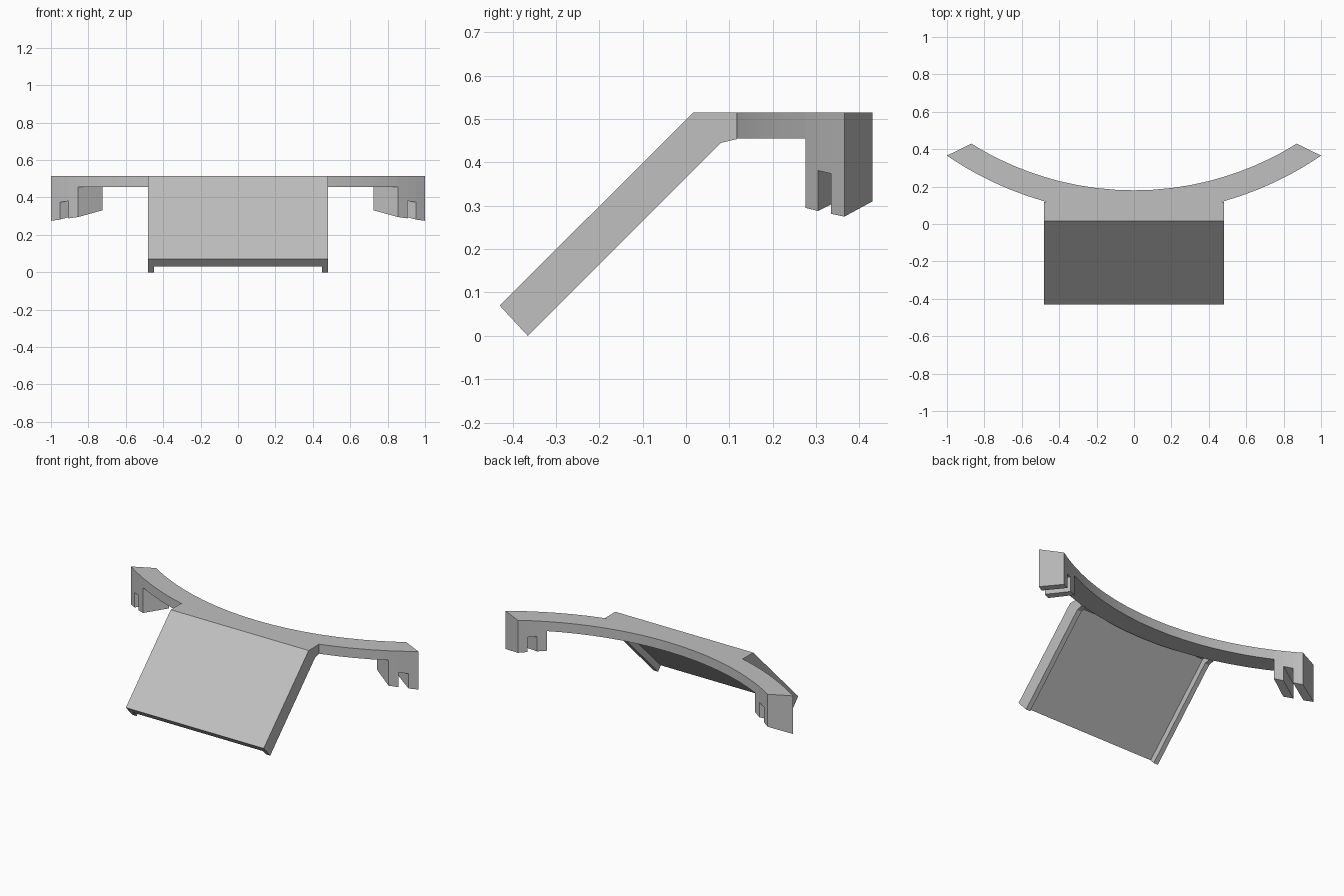
import bpy, bmesh, math

cube = bpy.data.objects.get("Cube")
if cube:
    bpy.data.objects.remove(cube, do_unlink=True)

grey = bpy.data.materials.new("plain grey")
grey.use_nodes = True
COLOR = (0.53, 0.53, 0.53, 1)
grey.diffuse_color = COLOR
grey.node_tree.nodes["Principled BSDF"].inputs["Base Color"].default_value = COLOR

TOP, UNDER = 0.515, 0.455      # heights of the curved band
CENTER_Y, R_OUT, R_IN = 1.82, 1.765, 1.64
HALF, RAIL = 0.48, 0.03        # panel half width, rail width


def arc_y(x, radius):
    return CENTER_Y - math.sqrt(radius ** 2 - x ** 2)


def finish(name, bm):
    bmesh.ops.remove_doubles(bm, verts=bm.verts, dist=1e-5)
    bmesh.ops.recalc_face_normals(bm, faces=bm.faces)
    mesh = bpy.data.meshes.new(name)
    bm.to_mesh(mesh)
    bm.free()
    mesh.materials.append(grey)
    obj = bpy.data.objects.new(name, mesh)
    bpy.context.collection.objects.link(obj)
    bpy.ops.object.select_all(action='DESELECT')
    obj.select_set(True)
    bpy.context.view_layer.objects.active = obj
    bpy.ops.object.shade_smooth_by_angle(angle=math.radians(20))
    return obj


def loft(name, sections):
    """Solid through matching closed cross-sections."""
    bm = bmesh.new()
    rings = [[bm.verts.new(p) for p in s] for s in sections]
    for a, b in zip(rings, rings[1:]):
        for i in range(len(a)):
            j = (i + 1) % len(a)
            bm.faces.new((a[i], a[j], b[j], b[i]))
    bm.faces.new(rings[0])
    bm.faces.new(rings[-1])
    return finish(name, bm)


# Curved band: columns of (outer x, inner x) from the middle to the tip
columns = [(0.12 * i, 0.10 * i) for i in range(4)]
columns += [(HALF + 0.375 * i / 4, 0.40 + 0.325 * i / 4) for i in range(5)]
columns += [(0.905, 0.775), (0.953, 0.822), (1.0, 0.87)]
LEG_START = len(columns) - 4


def leg_bottom(x, y):
    return 0.275 - 0.211 * (x - 1) + 0.117 * (y - 0.365)


def bottom(segment, x, y):
    """Underside height: plain band, leg, notch, leg."""
    if segment < LEG_START:
        return UNDER
    notch = 0.093 if segment == LEG_START + 1 else 0
    return leg_bottom(x, y) + notch


bm = bmesh.new()
for side in (-1, 1):
    def quad(*points):
        bm.faces.new([bm.verts.new((side * x, y, z)) for x, y, z in points])

    outer = [(o, arc_y(o, R_OUT)) for o, i in columns]
    inner = [(i, arc_y(i, R_IN)) for o, i in columns]
    last = len(columns) - 1
    for s in range(last):
        def low(p, seg=s):
            return (*p, bottom(seg, *p))

        def high(p):
            return (*p, TOP)

        a, b, c, d = outer[s], outer[s + 1], inner[s + 1], inner[s]
        quad(high(a), high(b), high(c), high(d))
        quad(low(a), low(b), low(c), low(d))
        quad(low(a), low(b), high(b), high(a))
        quad(low(d), low(c), high(c), high(d))
        # Step wall between neighbouring undersides, or the end cap
        if s == last - 1:
            quad(low(b), low(c), high(c), high(b))
        elif s + 1 >= LEG_START:
            quad(low(b), low(c), low(c, s + 1), low(b, s + 1))
finish("curved_band", bm)

# Sloping panel, its rear edge following the band
sections = []
for i in range(-4, 5):
    x = (HALF - RAIL) * i / 4
    back = arc_y(x, R_OUT) + 0.003
    bend = min(0.06, back - 0.002)
    profile = [(0.017, TOP), (-0.43, 0.07), (-0.392, 0.03),
               (bend, bend + 0.42), (back, bend + 0.42), (back, TOP)]
    sections.append([(x, y, z) for y, z in profile])
loft("sloping_panel", sections)

# Deeper rails along both panel edges
rail = [(0.017, TOP), (-0.43, 0.07), (-0.365, 0.0),
        (0.08, 0.445), (0.118, 0.454), (0.118, TOP)]
for label, side in (("left", 1), ("right", -1)):
    loft(label + "_rail", [[(side * x, y, z) for y, z in rail]
                           for x in (HALF - RAIL, HALF)])
